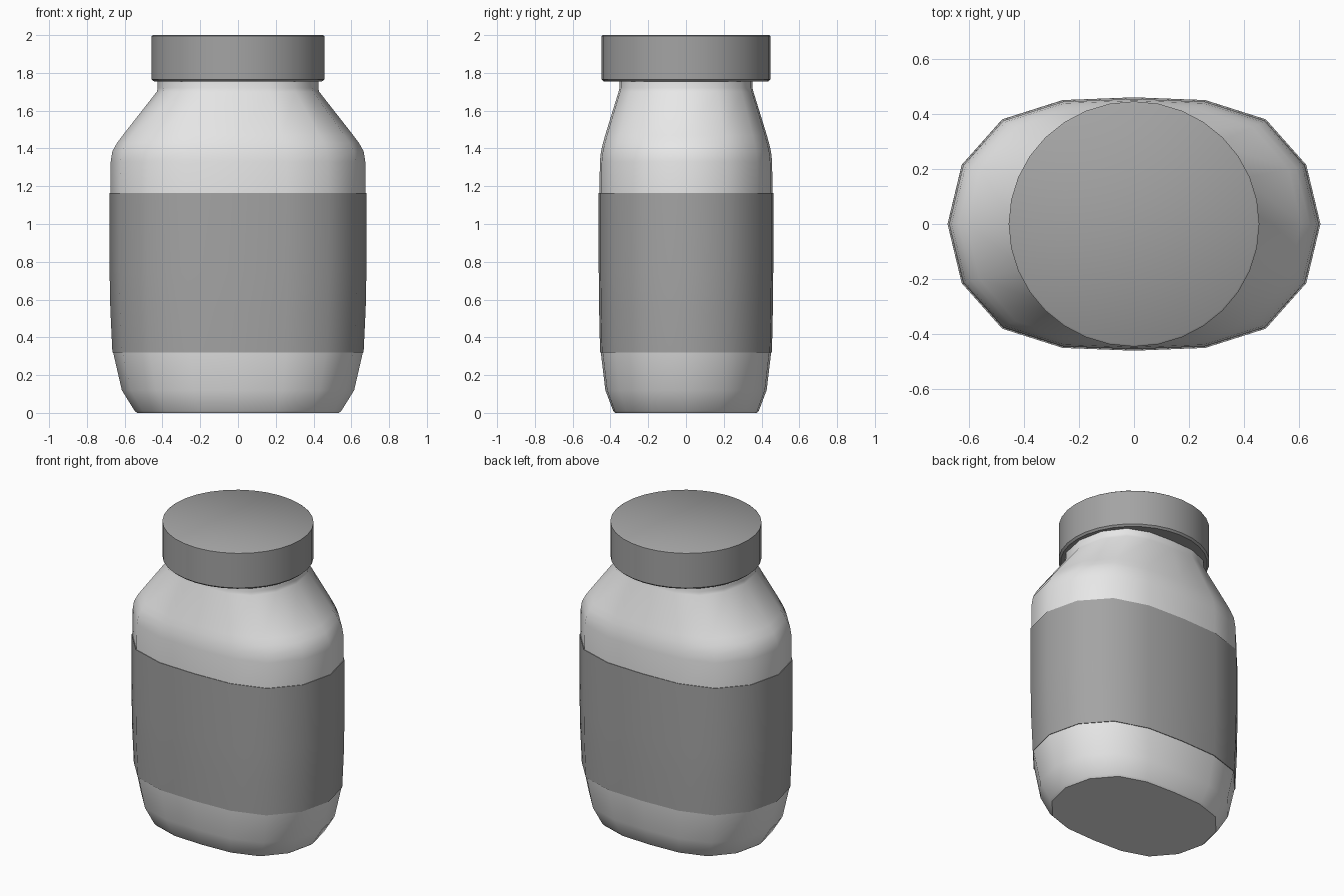
import bpy, bmesh, math

cube = bpy.data.objects.get("Cube")
if cube:
    bpy.data.objects.remove(cube, do_unlink=True)


def material(name, value):
    m = bpy.data.materials.new(name)
    m.use_nodes = True
    color = (value, value, value, 1)
    m.diffuse_color = color
    m.node_tree.nodes["Principled BSDF"].inputs["Base Color"].default_value = color
    return m


light = material("light grey plastic", 0.8)
label_grey = material("label grey", 0.37)
cap_grey = material("cap grey", 0.37)


def loft(name, section, profile, materials, label_range=None):
    """Skin a unit section scaled by (z, rx, ry) rings, capped at both ends."""
    bm = bmesh.new()
    rings = [[bm.verts.new((x * rx, y * ry, z)) for x, y in section]
             for z, rx, ry in profile]
    n = len(section)
    for k, (low, high) in enumerate(zip(rings, rings[1:])):
        for i in range(n):
            j = (i + 1) % n
            f = bm.faces.new((low[i], low[j], high[j], high[i]))
            if label_range and label_range[0] <= profile[k][0] \
                    and profile[k + 1][0] <= label_range[1]:
                f.material_index = 1
    bm.faces.new(rings[0][::-1])
    bm.faces.new(rings[-1])
    mesh = bpy.data.meshes.new(name)
    bm.to_mesh(mesh)
    bm.free()
    for m in materials:
        mesh.materials.append(m)
    obj = bpy.data.objects.new(name, mesh)
    bpy.context.collection.objects.link(obj)
    bpy.ops.object.select_all(action="DESELECT")
    obj.select_set(True)
    bpy.context.view_layer.objects.active = obj
    bpy.ops.object.shade_smooth_by_angle(angle=math.radians(38))
    return obj


# Sixteen-sided rounded oval: fuller than an ellipse on the front and back
fullness = [0, 0.467, 0.826, 0.978, 1]
oval = []
for i in range(16):
    a = math.tau * i / 16
    step = 4 - abs(i % 8 - 4)
    oval.append((math.cos(a), math.copysign(fullness[step], math.sin(a))))

# Bottle with a wrapped label standing slightly proud
label_low, label_high = 0.32, 1.165
bottle_profile = [
    (0, 0.535, 0.375), (0.012, 0.548, 0.386), (0.12, 0.615, 0.427),
    (label_low, 0.661, 0.451), (label_low, 0.665, 0.455),
    (0.55, 0.676, 0.46), (0.75, 0.68, 0.462), (label_high, 0.68, 0.462),
    (label_high, 0.676, 0.458), (1.33, 0.674, 0.456), (1.385, 0.665, 0.45),
    (1.43, 0.64, 0.439), (1.47, 0.61, 0.428), (1.70, 0.43, 0.357),
    (1.72, 0.425, 0.352), (1.78, 0.425, 0.352),
]
loft("bottle", oval, bottle_profile, [light, label_grey], (label_low, label_high))

# Screw cap with softened rims
circle = [(math.cos(math.tau * i / 32), math.sin(math.tau * i / 32)) for i in range(32)]
cap_profile = [
    (1.755, 0.445, 0.435), (1.766, 0.457, 0.447),
    (1.995, 0.457, 0.447), (2.0, 0.45, 0.44),
]
loft("cap", circle, cap_profile, [cap_grey])
